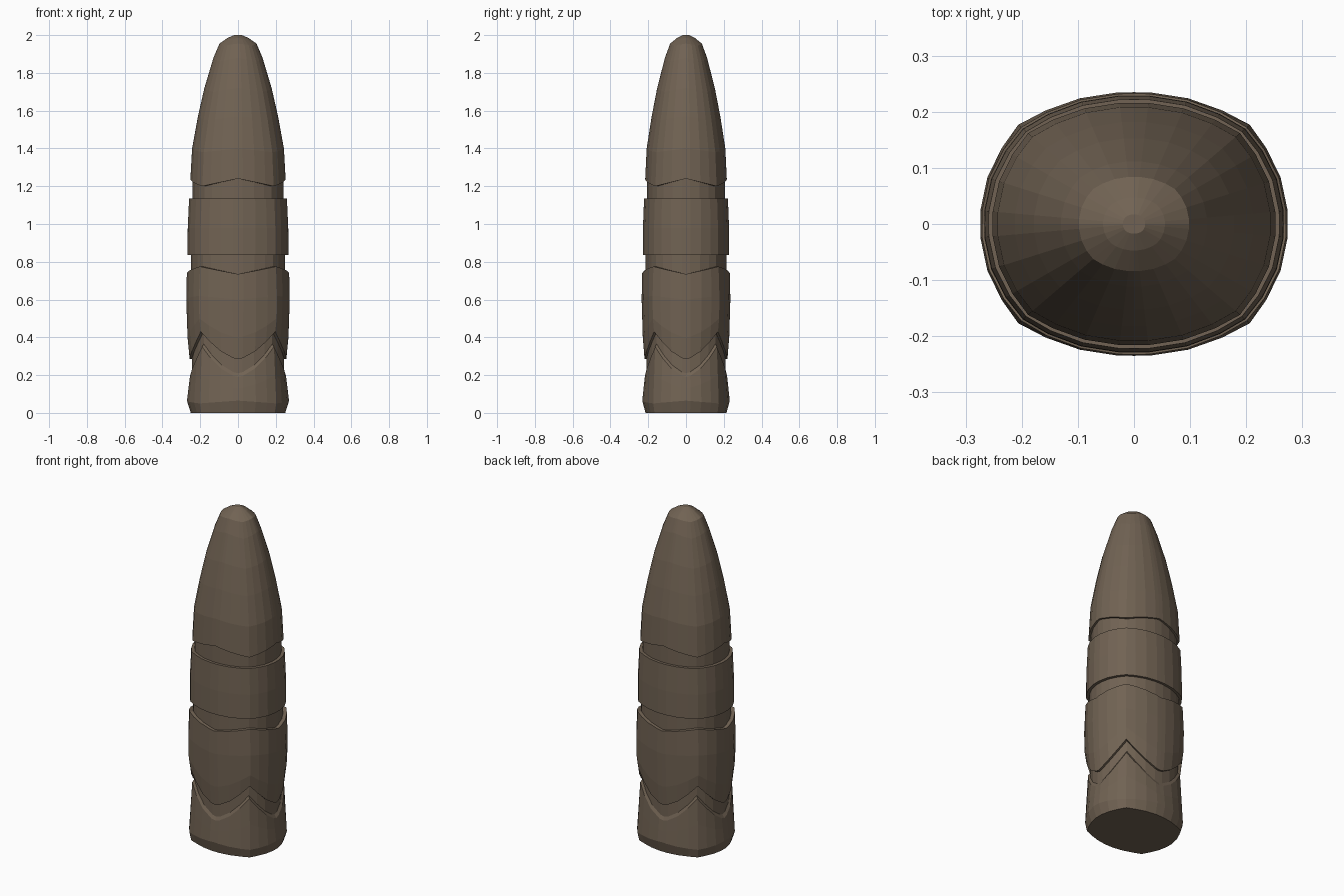
import bpy, bmesh, math

stone = bpy.data.materials.new("brown stone")
stone.diffuse_color = (0.165, 0.124, 0.087, 1)

DEPTH = 0.857                      # y radius / x radius
STEPS = [0, 0.13, 0.45, 0.75]      # 0 = middle of a side, 1 = diagonal corner
# (angle, t) all the way round, symmetric about every corner
STATIONS = []
for k in range(4):
    for t in STEPS + [1]:
        STATIONS.append((k * 90 + 45 * t, t))
    for t in reversed(STEPS[1:]):
        STATIONS.append((k * 90 + 90 - 45 * t, t))


def ring(bm, z_mid, z_corner, radius, corner=1.06, power=1.0):
    """Rounded section whose height waves from side middle to corner."""
    verts = []
    for deg, t in STATIONS:
        a = math.radians(deg)
        f = 1 + 0.035 * t + (corner - 1.035) * t ** 4
        z = z_mid + (z_corner - z_mid) * t ** power
        verts.append(bm.verts.new((radius * f * math.cos(a),
                                   radius * f * DEPTH * math.sin(a), z)))
    return verts


def part(name, rings, bottom=False, top=False):
    bm = bmesh.new()
    loops = [ring(bm, *r) for r in rings]
    n = len(STATIONS)
    for lo, hi in zip(loops, loops[1:]):
        for i in range(n):
            j = (i + 1) % n
            bm.faces.new((lo[i], lo[j], hi[j], hi[i]))
    if bottom:
        bm.faces.new(loops[0][::-1])
    if top:
        bm.faces.new(loops[-1])
    me = bpy.data.meshes.new(name)
    bm.to_mesh(me)
    bm.free()
    me.materials.append(stone)
    ob = bpy.data.objects.new(name, me)
    bpy.context.collection.objects.link(ob)
    return ob


# foot with pointed corners, stepped ledge and the neck under the body
part("foot", [
    (0, 0, 0.25, 1.10),
    (0.065, 0.05, 0.27, 1.06),
    (0.13, 0.20, 0.262, 1.06, 1.5),
    (0.19, 0.35, 0.254, 1.06, 1.6),
    (0.21, 0.365, 0.243, 1.055, 1.6),
    (0.285, 0.43, 0.243, 1.055, 1.6),
], bottom=True)

# lower body with arched hem, ridged corners and the groove above it
part("lower_body", [
    (0.285, 0.43, 0.243, 1.055, 1.6),
    (0.285, 0.43, 0.256, 1.09, 1.6),
    (0.40, 0.50, 0.267, 1.085, 1.6),
    (0.60, 0.62, 0.274, 1.065),
    (0.735, 0.775, 0.271, 1.05),
    (0.735, 0.775, 0.25, 1.05),
    (0.835, 0.835, 0.25, 1.05),
])

# plain middle band and the groove above it
part("middle_band", [
    (0.835, 0.835, 0.25, 1.05),
    (0.835, 0.835, 0.267, 1.05),
    (0.98, 0.98, 0.266, 1.05),
    (1.135, 1.135, 0.259, 1.05),
    (1.135, 1.135, 0.24, 1.05),
    (1.24, 1.20, 0.24, 1.05),
])

# tapering domed cap
part("domed_cap", [
    (1.24, 1.20, 0.24, 1.05),
    (1.24, 1.20, 0.252, 1.06),
    (1.40, 1.38, 0.243, 1.055),
    (1.57, 1.55, 0.212, 1.05),
    (1.72, 1.70, 0.178, 1.05),
    (1.88, 1.86, 0.130, 1.05),
    (1.955, 1.945, 0.098, 1.05),
    (1.985, 1.98, 0.055, 1.04),
    (2.0, 2.0, 0.02, 1.04),
], top=True)
